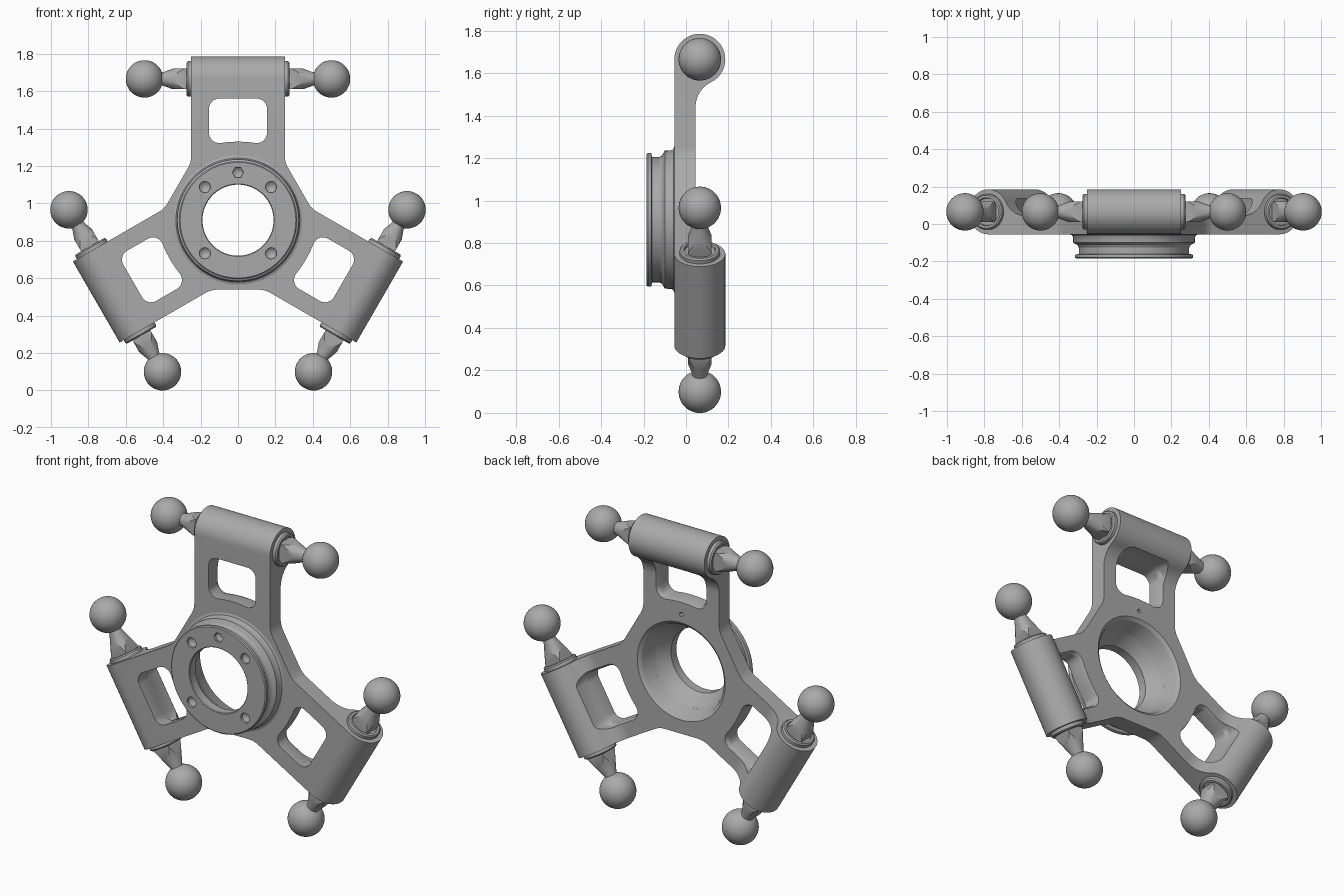
import bpy, bmesh
from math import sin, cos, pi, radians, atan2
from mathutils import Matrix, Vector

cube = bpy.data.objects.get("Cube")
if cube:
    bpy.data.objects.remove(cube, do_unlink=True)

grey = bpy.data.materials.new("plain_grey")
grey.use_nodes = True
grey.diffuse_color = (0.4, 0.4, 0.4, 1)
grey.node_tree.nodes["Principled BSDF"].inputs["Base Color"].default_value = (0.4, 0.4, 0.4, 1)

CENTRE = Matrix.Translation((0, 0, 0.91))
ARM_ANGLES = [radians(a) for a in (0, 120, 240)]
AXIS_Y, AXIS_Z, BARREL_R = 0.065, 0.755, 0.12   # ball axis, measured from the hub centre
FRONT, BACK, HALF, ROOT = -0.055, 0.045, 0.25, 0.31


def finish(bm, name, matrix=CENTRE):
    bmesh.ops.remove_doubles(bm, verts=bm.verts, dist=1e-5)
    bmesh.ops.recalc_face_normals(bm, faces=bm.faces)
    mesh = bpy.data.meshes.new(name)
    bm.to_mesh(mesh)
    bm.free()
    mesh.materials.append(grey)
    obj = bpy.data.objects.new(name, mesh)
    bpy.context.collection.objects.link(obj)
    obj.matrix_world = matrix
    return obj


def revolve(name, profile, axis, matrix=CENTRE, steps=64, closed=False):
    """Turn (radius, position) pairs around the X or Y axis."""
    bm = bmesh.new()
    rings = []
    for i in range(steps):
        c, s = cos(2 * pi * i / steps), sin(2 * pi * i / steps)
        rings.append([bm.verts.new((a, r * c, r * s) if axis == "X" else (r * c, a, r * s))
                      for r, a in profile])
    n = len(profile)
    for i in range(steps):
        p, q = rings[i], rings[(i + 1) % steps]
        for j in range(n if closed else n - 1):
            k = (j + 1) % n
            bm.faces.new((p[j], p[k], q[k], q[j]))
    return finish(bm, name, matrix)


def select_only(obj):
    bpy.ops.object.select_all(action="DESELECT")
    obj.select_set(True)
    bpy.context.view_layer.objects.active = obj


def combine(obj, cutters, operation="DIFFERENCE"):
    select_only(obj)
    for cutter in cutters:
        cutter.hide_render = True
        mod = obj.modifiers.new("cut", "BOOLEAN")
        mod.operation, mod.object, mod.solver = operation, cutter, "EXACT"
        bpy.ops.object.modifier_apply(modifier=mod.name)
        bpy.data.objects.remove(cutter, do_unlink=True)


def smooth(obj, angle=30):
    select_only(obj)
    bpy.ops.object.shade_smooth_by_angle(angle=radians(angle))


def arc(cx, cy, r, start, end, steps):
    return [(cx + r * cos(start + (end - start) * i / steps),
             cy + r * sin(start + (end - start) * i / steps)) for i in range(steps + 1)]


# Three-armed body: side profile of one arm with a fillet into its barrel
fil_r, fil_z = 0.131, 0.53
fil_y = BACK + fil_r
touch = atan2(AXIS_Z - fil_z, AXIS_Y - fil_y)
profile = [(FRONT, ROOT), (BACK, ROOT)]
profile += arc(fil_y, fil_z, fil_r, pi, touch, 10)
profile += arc(AXIS_Y, AXIS_Z, BARREL_R, touch - pi, pi, 40)[1:]

bm = bmesh.new()
core = {FRONT: [], BACK: []}
for angle in ARM_ANGLES:
    turn = Matrix.Rotation(angle, 4, "Y")
    left, right = [[bm.verts.new(turn @ Vector((x, y, z))) for y, z in profile]
                   for x in (-HALF, HALF)]
    bm.faces.new(left)
    bm.faces.new(right)
    for i in range(1, len(profile)):          # the root stays open to the core
        k = (i + 1) % len(profile)
        bm.faces.new((left[i], left[k], right[k], right[i]))
    core[FRONT] += [left[0], right[0]]
    core[BACK] += [left[1], right[1]]
for ring in core.values():
    bm.faces.new(ring)
for i in (1, 3, 5):                           # sloping sides between arms
    k = (i + 1) % 6
    bm.faces.new((core[FRONT][i], core[FRONT][k], core[BACK][k], core[BACK][i]))
bmesh.ops.recalc_face_normals(bm, faces=bm.faces)
bends = [bm.edges.get((f, b)) for f, b in zip(core[FRONT], core[BACK])]
bmesh.ops.bevel(bm, geom=bends, offset=0.03, segments=4, profile=0.5, affect="EDGES")
body = finish(bm, "three_arm_body")

# Rounded window in each arm, widened a little at the back
corner, wide, low, high = 0.055, 0.155, 0.412, 0.65
outline = []
for cx, cz, start in ((wide - corner, high - corner, 0), (corner - wide, high - corner, pi / 2),
                      (corner - wide, low + corner, pi), (wide - corner, low + corner, 1.5 * pi)):
    outline += arc(cx, cz, corner, start, start + pi / 2, 8)
    if start == pi:
        outline += [(-0.05, 0.418), (0, 0.42), (0.05, 0.418)]
cutters = []
for angle in ARM_ANGLES:
    bm = bmesh.new()
    loops = []
    for y, scale in ((-0.1, 1), (0.025, 1), (BACK, 1.07), (0.3, 1.07)):
        loops.append([bm.verts.new((x * scale, y, 0.53 + (z - 0.53) * scale)) for x, z in outline])
    bm.faces.new(loops[0])
    bm.faces.new(loops[-1])
    for p, q in zip(loops, loops[1:]):
        for i in range(len(p)):
            k = (i + 1) % len(p)
            bm.faces.new((p[i], p[k], q[k], q[i]))
    cutters.append(finish(bm, "window_cutter", CENTRE @ Matrix.Rotation(angle, 4, "Y")))

# Tapered bore and small pin hole in the back
cutters.append(revolve("bore_cutter", [(0, 0.1), (0.29, 0.1), (0.29, BACK), (0.272, 0.03),
                                       (0.24, -0.06), (0.24, -0.1), (0, -0.1)], "Y"))
cutters.append(revolve("pin_cutter", [(0, 0.1), (0.012, 0.1), (0.012, 0), (0, 0)], "Y",
                       CENTRE @ Matrix.Translation((0, 0, 0.34)), 16))
combine(body, cutters)
smooth(body)

# Stepped hub ring with a front flange
hub = revolve("hub_ring", [
    (0.247, -0.04), (0.345, -0.04), (0.345, FRONT), (0.332, -0.06), (0.326, -0.07),
    (0.325, -0.1), (0.302, -0.113), (0.295, -0.125), (0.295, -0.16), (0.312, -0.163),
    (0.315, -0.168), (0.315, -0.18), (0.309, -0.185), (0.194, -0.185), (0.19, -0.181),
    (0.19, -0.13), (0.24, -0.06)], "Y", steps=96, closed=True)
cutters = []
for x, z, steps in ((0.177, 0.177, 20), (-0.177, 0.177, 20), (0.177, -0.177, 20),
                    (-0.177, -0.177, 20), (0, 0.255, 6)):
    cutters.append(revolve("hole_cutter", [(0, -0.2), (0.03, -0.2), (0.03, -0.17),
                                           (0.018, -0.16), (0, -0.155)], "Y",
                           CENTRE @ Matrix.Translation((x, 0, z)), steps))
combine(hub, cutters)
smooth(hub)

# Parts at one barrel end, built once around the X axis
collar = revolve("collar", [(0, 0.24), (0.095, 0.24), (0.095, 0.268), (0.088, 0.275),
                            (0.075, 0.275), (0.072, 0.262), (0, 0.262)], "X", Matrix())
stud = revolve("stud", [(0, 0.255), (0.08, 0.255), (0.08, 0.28), (0.036, 0.4),
                        (0.036, 0.43), (0, 0.43)], "X", Matrix(), 48)
bm = bmesh.new()
bmesh.ops.create_cube(bm, size=1, matrix=Matrix.Translation((0.35, 0, 0))
                      @ Matrix.Diagonal((0.3, 0.11, 0.11, 1)))
combine(stud, [finish(bm, "square_cutter", Matrix())], "INTERSECT")
bm = bmesh.new()
bmesh.ops.create_uvsphere(bm, u_segments=40, v_segments=24, radius=0.1,
                          matrix=Matrix.Translation((0.5, 0, 0)))
ball = finish(bm, "ball", Matrix())
parts = [collar, stud, ball]
for part in parts:
    smooth(part)

# Repeat the end parts on both ends of all three barrels
for arm, angle in enumerate(ARM_ANGLES):
    barrel = CENTRE @ Matrix.Rotation(angle, 4, "Y") @ Matrix.Translation((0, AXIS_Y, AXIS_Z))
    for end in (0, 1):
        for part in parts:
            obj = part
            if arm or end:
                obj = part.copy()
                bpy.context.collection.objects.link(obj)
            obj.matrix_world = barrel @ Matrix.Rotation(pi * end, 4, "Z")
